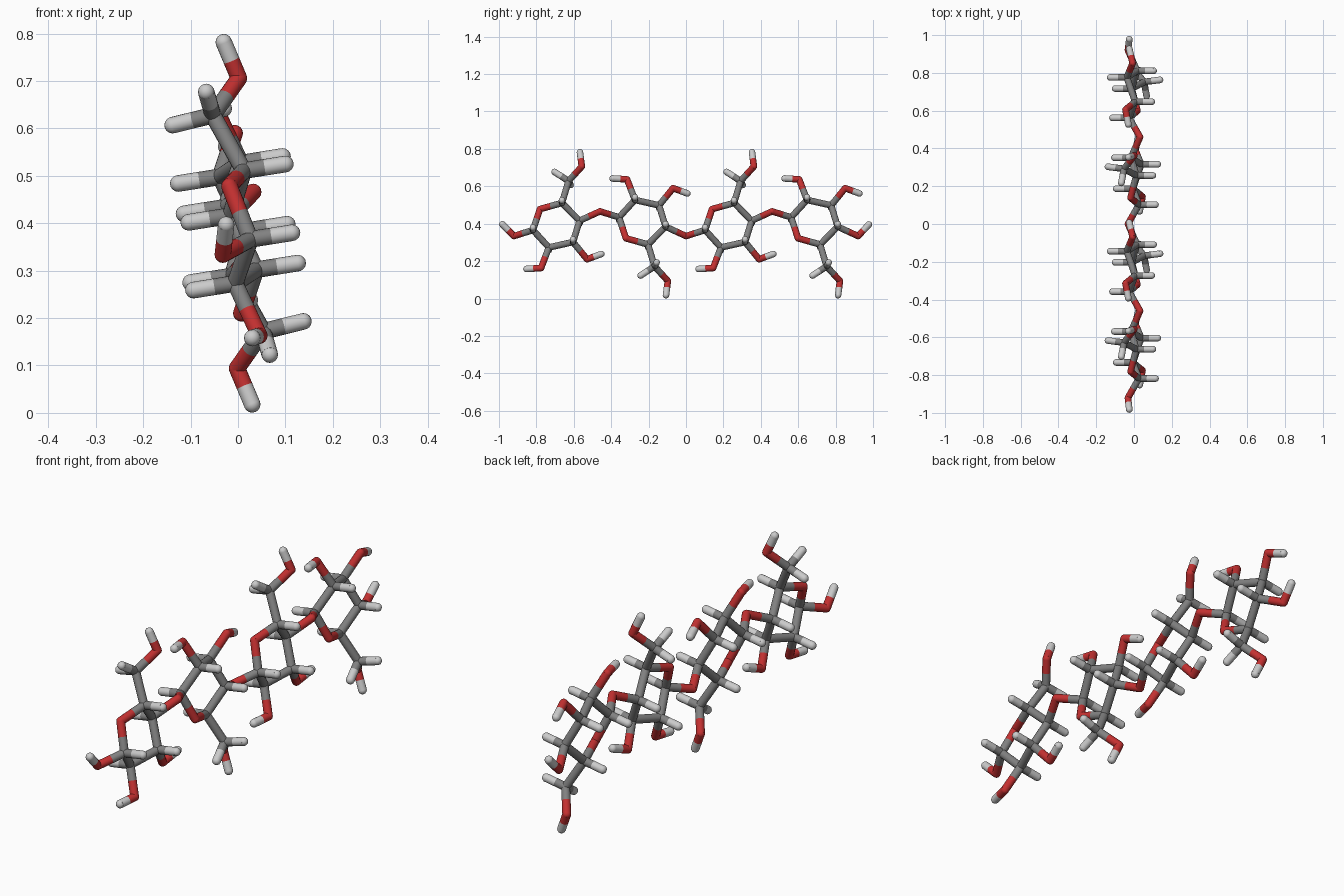
import bpy, bmesh
from mathutils import Vector, Matrix

if "Cube" in bpy.data.objects:
    bpy.data.objects.remove(bpy.data.objects["Cube"])

R = 0.0175      # stick radius
STEP = 0.46     # advance per ring along y
MID = 0.40      # height of the screw axis

def material(name, rgb):
    m = bpy.data.materials.new(name)
    m.diffuse_color = (*rgb, 1)
    m.use_nodes = True
    m.node_tree.nodes["Principled BSDF"].inputs["Base Color"].default_value = m.diffuse_color
    return m

MATS = {
    "C": ("carbon_sticks", material("mid_grey", (0.22, 0.22, 0.22))),
    "O": ("oxygen_sticks", material("red", (0.55, 0.03, 0.03))),
    "H": ("hydrogen_sticks", material("light_grey", (0.6, 0.6, 0.6))),
}

# Atoms of one ring unit
ATOMS = {
    "C1": (0.026, -0.818, 0.366), "C2": (-0.006, -0.733, 0.273),
    "C3": (0.038, -0.604, 0.302), "C4": (-0.016, -0.569, 0.416),
    "C5": (0.012, -0.663, 0.511), "O5": (-0.018, -0.781, 0.478),
    "C6": (-0.053, -0.628, 0.628), "O6": (0.002, -0.557, 0.706),
    "O2": (0.045, -0.775, 0.163), "O3": (0.007, -0.529, 0.210),
    "O4": (0.032, -0.460, 0.466), "O1": (-0.032, -0.920, 0.334),
    "HO2": (0.030, -0.853, 0.158), "HO3": (0.025, -0.453, 0.238),
    "HO6": (-0.030, -0.567, 0.782), "H6a": (-0.138, -0.617, 0.607),
    "H6b": (-0.067, -0.703, 0.677),
    "HO1": (-0.025, -0.982, 0.397), "HO4": (0.025, -0.402, 0.404),
}
BONDS = ["C1 C2", "C2 C3", "C3 C4", "C4 C5", "C5 O5", "O5 C1", "C5 C6", "C6 O6",
         "C2 O2", "C3 O3", "C4 O4", "C1 O1", "O2 HO2", "O3 HO3", "O6 HO6",
         "C6 H6a", "C6 H6b"]
ATOMS = {k: Vector(v) for k, v in ATOMS.items()}

# Axial hydrogens alternate sides around the ring
for i in range(1, 6):
    side = 1 if i % 2 else -1
    ATOMS[f"H{i}"] = ATOMS[f"C{i}"] + side * Vector((0.088, 0, 0.014))
    BONDS.append(f"C{i} H{i}")

def stick(bm, a, b):
    d = b - a
    m = Matrix.Translation((a + b) / 2) @ d.to_track_quat('Z', 'Y').to_matrix().to_4x4()
    bmesh.ops.create_cone(bm, cap_ends=True, segments=16, radius1=R, radius2=R,
                          depth=d.length, matrix=m)

def ball(bm, p):
    bmesh.ops.create_uvsphere(bm, u_segments=16, v_segments=8, radius=R,
                              matrix=Matrix.Translation(p))

def ring_unit(k):
    # Each unit is moved along y and turned half a circle about the chain axis
    def place(p):
        s = -1 if k % 2 else 1
        return Vector((s * p.x, p.y + k * STEP, MID + s * (p.z - MID)))

    bonds = list(BONDS)
    if k == 0:
        bonds.append("O1 HO1")
    if k == 3:
        bonds.append("O4 HO4")
    meshes = {e: bmesh.new() for e in MATS}
    done = set()
    for bond in bonds:
        names = bond.split()
        a, b = (place(ATOMS[n]) for n in names)
        mid = (a + b) / 2
        for n, p in zip(names, (a, b)):
            stick(meshes[n[0]], p, mid)
            if n not in done and not (n == "O1" and k > 0):
                ball(meshes[n[0]], p)
                done.add(n)
    for e, bm in meshes.items():
        part, mat = MATS[e]
        me = bpy.data.meshes.new(f"{part}_{k + 1}")
        bm.to_mesh(me)
        bm.free()
        me.materials.append(mat)
        ob = bpy.data.objects.new(me.name, me)
        bpy.context.collection.objects.link(ob)
        ob.select_set(True)
        bpy.context.view_layer.objects.active = ob

# Chain of four ring units
for k in range(4):
    ring_unit(k)
bpy.ops.object.shade_smooth_by_angle()
